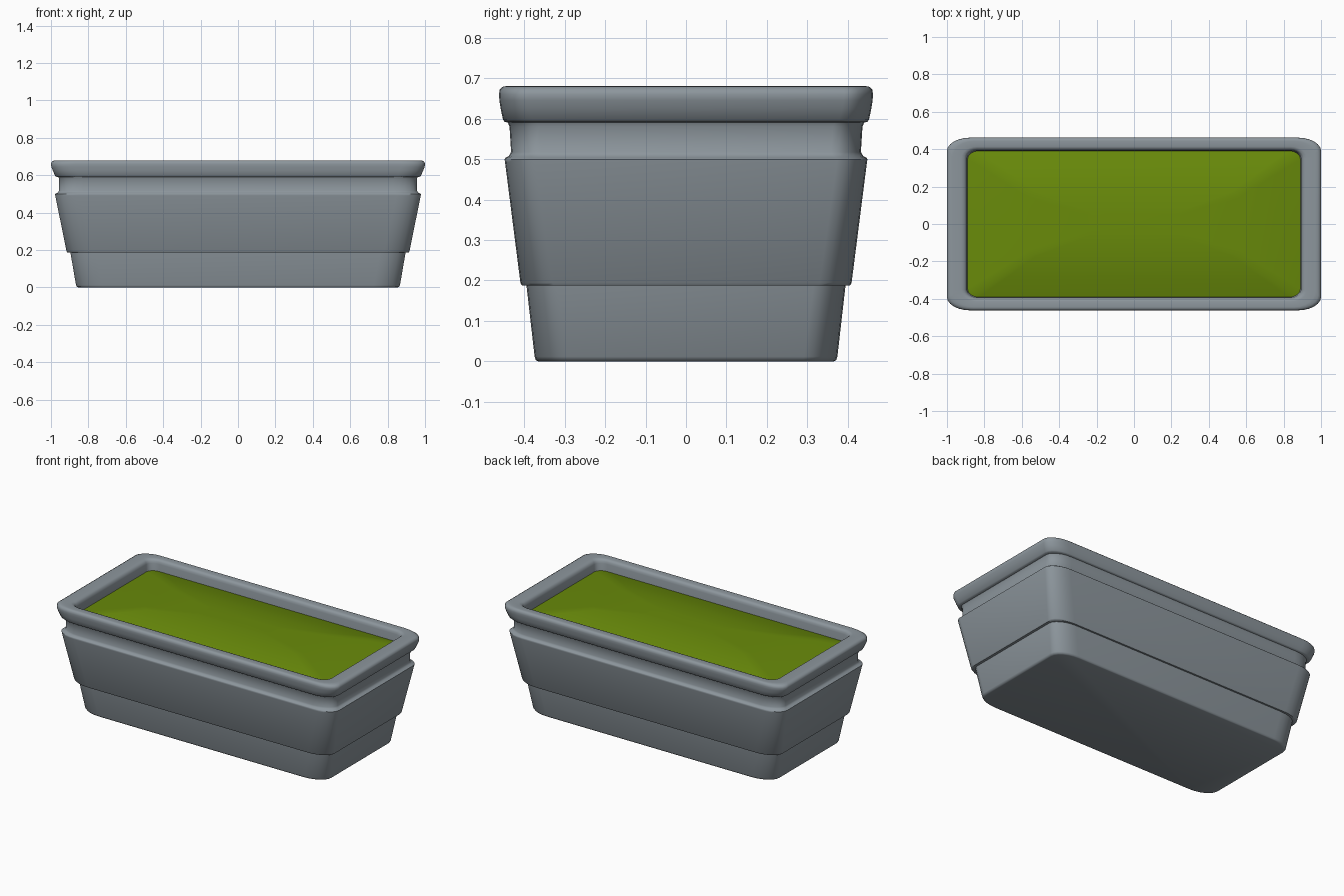
import bpy, bmesh, math

if "Cube" in bpy.data.objects:
    bpy.data.objects.remove(bpy.data.objects["Cube"])


def material(name, rgb):
    m = bpy.data.materials.new(name)
    m.diffuse_color = (*rgb, 1)
    m.use_nodes = True
    m.node_tree.nodes["Principled BSDF"].inputs["Base Color"].default_value = m.diffuse_color
    return m


grey = material("stone grey", (0.265, 0.305, 0.335))
green = material("moss green", (0.14, 0.255, 0.003))


def ring(bm, hx, hy, z, rx, ry, seg=6):
    """Rounded rectangle with elliptical corners."""
    verts = []
    for q, (sx, sy) in enumerate([(1, 1), (-1, 1), (-1, -1), (1, -1)]):
        for i in range(seg + 1):
            a = math.radians(90 * (q + i / seg))
            verts.append(bm.verts.new((sx * (hx - rx) + rx * math.cos(a),
                                       sy * (hy - ry) + ry * math.sin(a), z)))
    return verts


def loft(name, rings, mat, cap_start, cap_end, angle):
    bm = bmesh.new()
    loops = [ring(bm, *r) for r in rings]
    for a, b in zip(loops, loops[1:]):
        n = len(a)
        for i in range(n):
            j = (i + 1) % n
            bm.faces.new((a[i], a[j], b[j], b[i]))
    if cap_start:
        bm.faces.new(loops[0][::-1])
    if cap_end:
        bm.faces.new(loops[-1])
    me = bpy.data.meshes.new(name)
    bm.to_mesh(me)
    bm.free()
    me.materials.append(mat)
    ob = bpy.data.objects.new(name, me)
    bpy.context.collection.objects.link(ob)
    bpy.ops.object.select_all(action='DESELECT')
    ob.select_set(True)
    bpy.context.view_layer.objects.active = ob
    bpy.ops.object.shade_smooth_by_angle(angle=math.radians(angle))
    return ob


# planter shell: half width, half depth, height going up outside, over the rim, down inside
profile = [
    (0.852, 0.365, 0.0), (0.861, 0.371, 0.003), (0.866, 0.374, 0.012),
    (0.896, 0.394, 0.187),                                  # foot
    (0.912, 0.405, 0.187), (0.917, 0.409, 0.194),           # body ledge
    (0.977, 0.447, 0.492), (0.978, 0.448, 0.499), (0.972, 0.446, 0.503),
    (0.963, 0.438, 0.507), (0.957, 0.432, 0.517),           # neck
    (0.956, 0.436, 0.580), (0.960, 0.440, 0.590),
    (0.971, 0.448, 0.592), (0.978, 0.452, 0.597),           # rim
    (0.990, 0.458, 0.625), (0.998, 0.461, 0.645), (1.0, 0.462, 0.660),
    (0.996, 0.460, 0.672), (0.984, 0.452, 0.679), (0.970, 0.444, 0.680),
    (0.925, 0.414, 0.680), (0.908, 0.404, 0.677), (0.898, 0.397, 0.668),
    (0.894, 0.394, 0.655),
]
outer = [(x, y, z, 0.14 - 0.022 * z, 0.082 - 0.016 * z) for x, y, z in profile[:-5]]
rim_inner = [(x, y, z, r, r * 0.75) for (x, y, z), r in
             zip(profile[-5:], (0.115, 0.085, 0.07, 0.06, 0.06))]
inside = [(0.885, 0.387, 0.56, 0.06, 0.045)]
loft("planter", outer + rim_inner + inside, grey, True, False, 50)

# mounded fill
loft("moss_fill", [(0.891, 0.392, 0.610, 0.06, 0.045),
                   (0.75, 0.30, 0.638, 0.05, 0.04),
                   (0.56, 0.17, 0.662, 0.04, 0.03),
                   (0.25, 0.06, 0.668, 0.02, 0.015)], green, False, True, 60)
